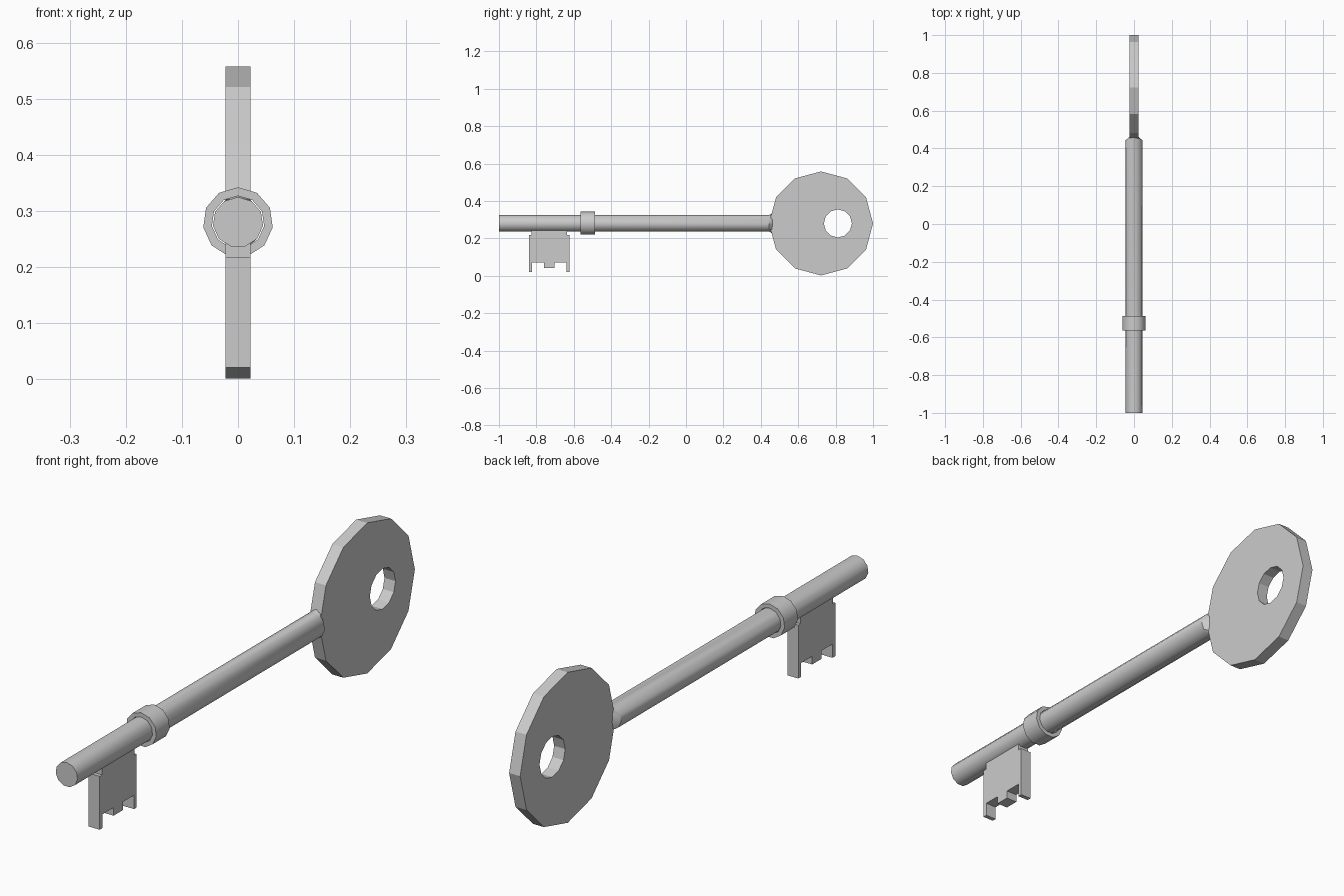
import bpy
import bmesh
from math import sin, cos, pi, radians

if "Cube" in bpy.data.objects:
    bpy.data.objects.remove(bpy.data.objects["Cube"])

Z = 0.28      # height of the key's axis
HALF = 0.0225  # half thickness of flat parts
SIDES = 11


def ring(rx, rz, y, n=SIDES):
    """Loop of points around the key's axis, one point at the top."""
    return [(rx * sin(2 * pi * i / n), y, Z + rz * cos(2 * pi * i / n)) for i in range(n)]


def disc(r, y, x, n=12):
    """Loop of points facing sideways."""
    return [(x, y + r * sin(2 * pi * i / n), Z + r * cos(2 * pi * i / n)) for i in range(n)]


def loft(name, loops, caps=True, closed=False, smooth=None):
    """Skin a row of equal loops, with end caps or joined into a closed ring."""
    bm = bmesh.new()
    rows = [[bm.verts.new(p) for p in lp] for lp in loops]
    pairs = list(zip(rows, rows[1:]))
    if closed:
        pairs.append((rows[-1], rows[0]))
    for a, b in pairs:
        n = len(a)
        for i in range(n):
            j = (i + 1) % n
            bm.faces.new((a[i], a[j], b[j], b[i]))
    if caps and not closed:
        bm.faces.new(rows[0])
        bm.faces.new(rows[-1])
    bmesh.ops.recalc_face_normals(bm, faces=bm.faces[:])
    mesh = bpy.data.meshes.new(name)
    bm.to_mesh(mesh)
    bm.free()
    ob = bpy.data.objects.new(name, mesh)
    bpy.context.collection.objects.link(ob)
    if smooth:
        bpy.ops.object.select_all(action='DESELECT')
        ob.select_set(True)
        bpy.context.view_layer.objects.active = ob
        bpy.ops.object.shade_smooth_by_angle(angle=radians(smooth))
    return ob


# Shaft, flattening into a neck that meets the bow
loft("shaft", [ring(0.045, 0.045, -1.0), ring(0.045, 0.045, 0.443),
               ring(HALF, 0.056, 0.463)], smooth=35)

# Collar: loose ring around the shaft
loft("collar", [ring(0.0625, 0.0625, -0.565), ring(0.0625, 0.0625, -0.487),
                ring(0.047, 0.047, -0.487), ring(0.047, 0.047, -0.565)],
     closed=True, smooth=35)

# Bow: twelve-sided plate with an off-centre hole
loft("bow", [disc(0.278, 0.722, -HALF), disc(0.278, 0.722, HALF),
             disc(0.075, 0.812, HALF), disc(0.075, 0.812, -HALF)], closed=True)

# Bit: toothed plate, symmetrical profile (offset from its middle, height)
half = [(0.094, 0.25), (0.094, 0.218), (0.108, 0.218), (0.108, 0.021),
        (0.092, 0.021), (0.092, 0.072), (0.027, 0.072), (0.027, 0.042)]
profile = half + [(-y, z) for y, z in reversed(half)]
loft("bit", [[(x, -0.731 + y, z) for y, z in profile] for x in (-HALF, HALF)])
